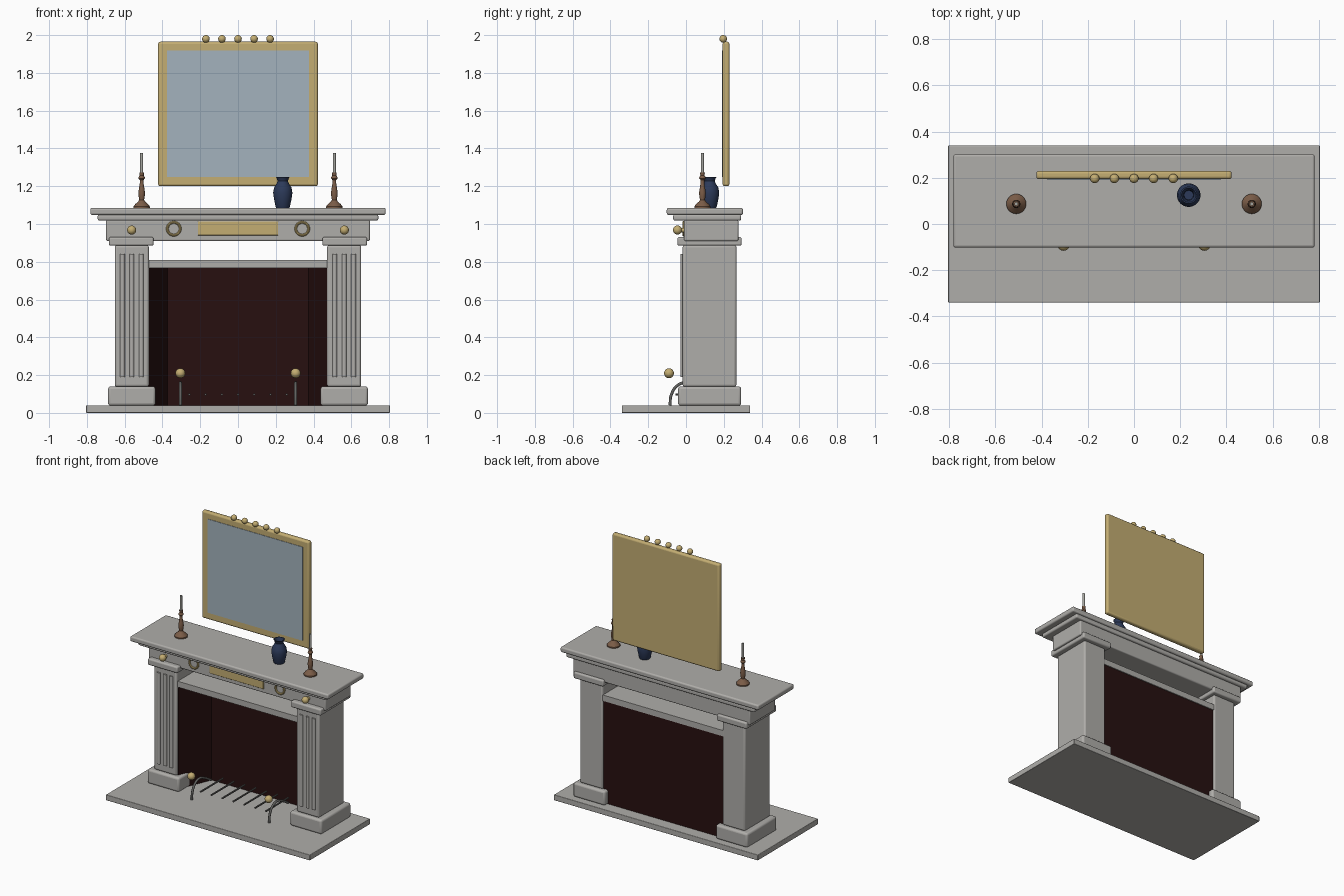
import bpy, math
from mathutils import Vector

if "Cube" in bpy.data.objects:
    bpy.data.objects.remove(bpy.data.objects["Cube"])


def material(name, rgb):
    m = bpy.data.materials.new(name)
    m.use_nodes = True
    m.diffuse_color = (*rgb, 1)
    m.node_tree.nodes["Principled BSDF"].inputs["Base Color"].default_value = (*rgb, 1)
    return m


STONE = material("grey stone", (0.43, 0.42, 0.40))
GOLD = material("antique gold", (0.55, 0.42, 0.17))
GLASS = material("mirror glass", (0.37, 0.45, 0.51))
BRICK = material("dark firebrick", (0.02, 0.005, 0.005))
IRON = material("wrought iron", (0.12, 0.12, 0.115))
BRONZE = material("bronze", (0.20, 0.11, 0.065))
WAX = material("candle wax", (0.38, 0.38, 0.35))
GLAZE = material("blue glaze", (0.025, 0.042, 0.10))


def finish(obj, name, mat, smooth=True):
    obj.name = name
    obj.data.materials.append(mat)
    if smooth:
        bpy.ops.object.select_all(action="DESELECT")
        obj.select_set(True)
        bpy.context.view_layer.objects.active = obj
        bpy.ops.object.shade_smooth_by_angle(angle=math.radians(35))
    return obj


def mesh_object(name, verts, faces, mat, smooth=True):
    me = bpy.data.meshes.new(name)
    me.from_pydata(verts, [], faces)
    obj = bpy.data.objects.new(name, me)
    bpy.context.collection.objects.link(obj)
    return finish(obj, name, mat, smooth)


def box(name, x, y, z, mat, bevel=0.0):
    """Box from (min, max) ranges, with optionally rounded edges."""
    verts = [(a, b, c) for a in x for b in y for c in z]
    faces = [(0, 1, 3, 2), (4, 6, 7, 5), (0, 4, 5, 1),
             (2, 3, 7, 6), (0, 2, 6, 4), (1, 5, 7, 3)]
    obj = mesh_object(name, verts, faces, mat, bevel > 0)
    if bevel:
        mod = obj.modifiers.new("rounded edges", "BEVEL")
        mod.width, mod.segments = bevel, 3
    return obj


def ball(name, loc, r, mat):
    bpy.ops.mesh.primitive_uv_sphere_add(segments=24, ring_count=14, radius=r, location=loc)
    return finish(bpy.context.object, name, mat)


def rod(name, a, b, r, mat, sides=16):
    a, b = Vector(a), Vector(b)
    bpy.ops.mesh.primitive_cylinder_add(vertices=sides, radius=r, depth=(b - a).length,
                                        location=(a + b) / 2)
    obj = bpy.context.object
    obj.rotation_euler = (b - a).to_track_quat("Z", "Y").to_euler()
    return finish(obj, name, mat)


def lathe(name, loc, profile, mat, n=32):
    """Spin a (radius, height) profile around the vertical axis."""
    verts = [(r * math.cos(2 * math.pi * i / n), r * math.sin(2 * math.pi * i / n), h)
             for r, h in profile for i in range(n)]
    faces = [(k * n + i, k * n + (i + 1) % n, (k + 1) * n + (i + 1) % n, (k + 1) * n + i)
             for k in range(len(profile) - 1) for i in range(n)]
    last = (len(profile) - 1) * n
    faces += [tuple(reversed(range(n))), tuple(range(last, last + n))]
    obj = mesh_object(name, verts, faces, mat)
    obj.location = loc
    return obj


def tube(name, points, r, mat):
    cu = bpy.data.curves.new(name, "CURVE")
    cu.dimensions, cu.bevel_depth, cu.bevel_resolution = "3D", r, 3
    cu.use_fill_caps = True
    sp = cu.splines.new("BEZIER")
    sp.bezier_points.add(len(points) - 1)
    for p, co in zip(sp.bezier_points, points):
        p.co = co
        p.handle_left_type = p.handle_right_type = "AUTO"
    obj = bpy.data.objects.new(name, cu)
    bpy.context.collection.objects.link(obj)
    cu.materials.append(mat)
    return obj


# Hearth, frieze and stepped mantel shelf
box("hearth_slab", (-0.805, 0.805), (-0.34, 0.34), (0, 0.04), STONE, 0.004)
box("frieze", (-0.698, 0.698), (-0.01, 0.277), (0.91, 1.022), STONE, 0.008)
box("shelf_moulding", (-0.743, 0.743), (-0.068, 0.292), (1.018, 1.05), STONE, 0.01)
box("mantel_shelf", (-0.782, 0.782), (-0.102, 0.302), (1.048, 1.085), STONE, 0.01)

# Firebox
box("lintel", (-0.48, 0.48), (-0.005, 0.262), (0.768, 0.81), STONE)
box("firebox_back", (-0.475, 0.475), (0.235, 0.255), (0.04, 0.768), BRICK)

for side, s in (("left", 1), ("right", -1)):
    def span(a, b):
        return tuple(sorted((s * a, s * b)))

    # Splayed firebox cheeks
    plan = [(0.47, 0.0), (0.48, 0.0), (0.48, 0.24), (0.37, 0.24)]
    verts = [(s * x, y, z) for z in (0.04, 0.768) for x, y in plan]
    faces = [(i, (i + 1) % 4, (i + 1) % 4 + 4, i + 4) for i in range(4)]
    faces += [(3, 2, 1, 0), (4, 5, 6, 7)]
    if s < 0:
        faces = [f[::-1] for f in faces]
    mesh_object(side + "_firebox_cheek", verts, faces, BRICK, False)

    # Fluted pilasters
    box(side + "_plinth", span(0.437, 0.688), (-0.042, 0.292), (0.038, 0.14), STONE, 0.014)
    box(side + "_pilaster", span(0.472, 0.652), (-0.018, 0.267), (0.138, 0.888), STONE, 0.012)
    box(side + "_capital", span(0.447, 0.684), (-0.045, 0.295), (0.885, 0.931), STONE, 0.01)
    for i in range(3):
        x = s * (0.512 + 0.05 * i)
        rod(f"{side}_reed_{i + 1}", (x, -0.016, 0.19), (x, -0.016, 0.842), 0.013, STONE)

    # Gilded frieze ornaments
    ball(side + "_rosette", (s * 0.563, -0.045, 0.968), 0.024, GOLD)
    rod(side + "_rosette_stem", (s * 0.563, -0.03, 0.968), (s * 0.563, 0.0, 0.968), 0.012, GOLD)
    bpy.ops.mesh.primitive_torus_add(location=(s * 0.34, -0.012, 0.975), rotation=(math.pi / 2, 0, 0),
                                     major_radius=0.034, minor_radius=0.007,
                                     major_segments=32, minor_segments=10)
    finish(bpy.context.object, side + "_ring_ornament", GOLD)

    # Andirons
    x = s * 0.305
    tube(side + "_andiron", [(x, -0.085, 0.04), (x, -0.078, 0.095), (x, -0.045, 0.145),
                             (x, 0.0, 0.16), (x, 0.06, 0.14), (x, 0.13, 0.10)], 0.008, IRON)
    ball(side + "_andiron_finial", (x, -0.09, 0.21), 0.026, GOLD)

    # Candlesticks
    lathe(side + "_candlestick", (s * 0.51, 0.087, 1.085),
          [(0.043, 0), (0.043, 0.008), (0.034, 0.02), (0.02, 0.032), (0.013, 0.042),
           (0.016, 0.06), (0.018, 0.08), (0.014, 0.105), (0.010, 0.13), (0.010, 0.148),
           (0.017, 0.156), (0.017, 0.162), (0.011, 0.172), (0.013, 0.188)], BRONZE)
    rod(side + "_candle", (s * 0.51, 0.087, 1.265), (s * 0.51, 0.087, 1.375), 0.008, WAX)

box("frieze_plaque", (-0.213, 0.213), (-0.018, 0.0), (0.94, 1.014), GOLD, 0.004)

# Grate bars
for i in range(7):
    x = (i - 3) * 0.086
    rod(f"grate_bar_{i + 1}", (x, -0.055, 0.097), (x, 0.2, 0.097), 0.006, IRON, 8)

# Vase with a hollow mouth
lathe("vase", (0.237, 0.125, 1.085),
      [(0.034, 0), (0.038, 0.008), (0.046, 0.045), (0.051, 0.08), (0.046, 0.108),
       (0.032, 0.13), (0.027, 0.142), (0.031, 0.155), (0.037, 0.165),
       (0.031, 0.165), (0.022, 0.142), (0.020, 0.12)], GLAZE)

# Wall mirror with beaded crest
box("mirror_frame", (-0.423, 0.423), (0.194, 0.23), (1.20, 1.965), GOLD, 0.012)
box("mirror_glass", (-0.375, 0.375), (0.191, 0.197), (1.25, 1.918), GLASS)
for i in range(5):
    ball(f"crest_bead_{i + 1}", ((i - 2) * 0.085, 0.197, 1.98), 0.02, GOLD)
